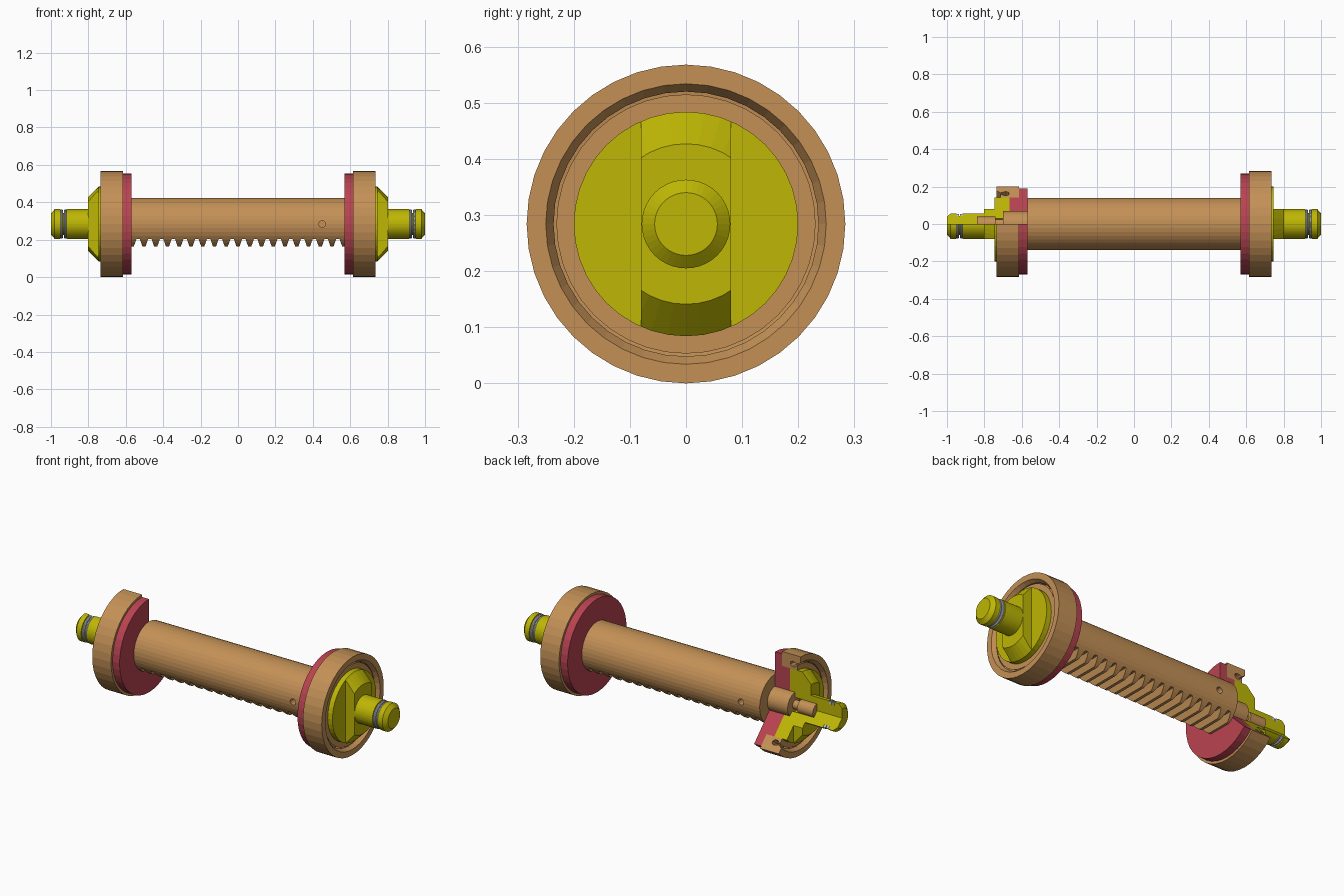
import bpy, bmesh
from math import pi, tau
from mathutils import Vector

if "Cube" in bpy.data.objects:
    bpy.data.objects.remove(bpy.data.objects["Cube"])

AXIS_Z = 0.284
SEG = 40


def material(name, rgb):
    m = bpy.data.materials.new(name)
    m.diffuse_color = [c ** 2.2 for c in rgb] + [1]
    m.use_nodes = True
    m.node_tree.nodes["Principled BSDF"].inputs["Base Color"].default_value = m.diffuse_color
    return m


TAN = material("tan", (0.76, 0.56, 0.34))
YELLOW = material("yellow", (0.74, 0.71, 0.05))
RED = material("red", (0.72, 0.27, 0.32))
SILVER = material("silver", (0.75, 0.77, 0.8))


def finish(name, bm, mat=None):
    bmesh.ops.remove_doubles(bm, verts=bm.verts, dist=1e-5)
    bmesh.ops.recalc_face_normals(bm, faces=bm.faces)
    me = bpy.data.meshes.new(name)
    bm.to_mesh(me)
    bm.free()
    ob = bpy.data.objects.new(name, me)
    ob.location.z = AXIS_Z
    bpy.context.collection.objects.link(ob)
    if mat:
        me.materials.append(mat)
    return ob


def lathe(name, profile, mat, closed=True, side=1, seg=SEG):
    """Revolve (x, radius) points around the x axis."""
    bm = bmesh.new()
    vs = [bm.verts.new((side * x, 0, r)) for x, r in profile]
    es = [bm.edges.new(p) for p in zip(vs, vs[1:])]
    if closed:
        es.append(bm.edges.new((vs[-1], vs[0])))
    bmesh.ops.spin(bm, geom=vs + es, cent=(0, 0, 0), axis=(1, 0, 0),
                   angle=tau, steps=seg, use_merge=True)
    return finish(name, bm, mat)


def prism(name, pts, offset):
    """Extrude a flat polygon by an offset; used for cutters."""
    bm = bmesh.new()
    f = bm.faces.new([bm.verts.new(p) for p in pts])
    new = bmesh.ops.extrude_face_region(bm, geom=[f], use_keep_orig=True)["geom"]
    bmesh.ops.translate(bm, vec=Vector(offset),
                        verts=[v for v in new if isinstance(v, bmesh.types.BMVert)])
    ob = finish(name, bm)
    ob.hide_render = True
    return ob


def cut(ob, cutter):
    mod = ob.modifiers.new("cut", 'BOOLEAN')
    mod.operation, mod.solver, mod.object = 'DIFFERENCE', 'EXACT', cutter
    bpy.context.view_layer.objects.active = ob
    bpy.ops.object.modifier_apply(modifier=mod.name)


def discard(ob):
    bpy.data.objects.remove(ob, do_unlink=True)


# Rack rod with stepped, threaded ends
half = [(0.57, 0.14), (0.57, 0.07), (0.70, 0.07), (0.70, 0.025),
        (0.74, 0.025), (0.74, 0.04), (0.84, 0.04), (0.84, 0)]
rod = lathe("rack_rod", [(-x, r) for x, r in reversed(half)] + half, TAN, closed=False)

# Rack teeth along the underside
pitch = 0.02 * pi
comb = [(-0.6, 0, -0.3), (-0.6, 0, -0.12)]
for i in range(18):
    c = (i - 8.5) * pitch
    comb += [(c + dx, 0, z) for dx, z in
             ((-0.023, -0.12), (-0.009, -0.08), (0.009, -0.08), (0.023, -0.12))]
comb += [(0.6, 0, -0.12), (0.6, 0, -0.3)]
teeth = prism("teeth_cutter", [(x, -0.2, z) for x, _, z in comb], (0, 0.4, 0))
cut(rod, teeth)
discard(teeth)

# Blind pin holes, one at the front right and one at the back left
for s in (1, -1):
    bm = bmesh.new()
    bmesh.ops.create_circle(bm, cap_ends=True, radius=0.018, segments=16)
    ring = [(v.co.x + s * 0.45, -s * 0.2, v.co.y) for v in bm.verts]
    bm.free()
    hole = prism("hole_cutter", ring, (0, s * 0.14, 0))
    cut(rod, hole)
    discard(hole)

# Wedge removed from the back of the left piston
wedge = prism("wedge_cutter", [(-1.1, 0, 0), (-1.1, 0, 1), (-1.1, 1, 1), (-1.1, 1, -1)],
              (0.6, 0, 0))

disc = [(0.57, 0.07), (0.57, 0.27), (0.615, 0.27), (0.615, 0.2), (0.665, 0.2), (0.665, 0.07)]
seal = [(0.615, 0.2), (0.715, 0.2), (0.715, 0.231), (0.705, 0.222), (0.695, 0.215),
        (0.68, 0.214), (0.668, 0.225), (0.67, 0.24), (0.685, 0.246), (0.70, 0.242),
        (0.712, 0.236), (0.735, 0.25), (0.735, 0.284), (0.615, 0.284)]
head = [(0.84, 0), (0.84, 0.04), (0.70, 0.04), (0.70, 0.07), (0.665, 0.07),
        (0.665, 0.2), (0.745, 0.2), (0.802, 0.143), (0.802, 0.079),
        (0.916, 0.079), (0.916, 0.06), (0.95, 0.06), (0.95, 0.079),
        (0.98, 0.079), (1.0, 0.056), (1.0, 0)]

for s, label in ((-1, "left"), (1, "right")):
    # Backing disc, U-cup seal and clamping head
    parts = [lathe(label + "_backing_disc", disc, RED, side=s),
             lathe(label + "_cup_seal", seal, TAN, side=s)]
    nut = lathe(label + "_piston_head", head, YELLOW, closed=False, side=s)
    # Wrench flats leave a central bar across the head
    for t in (-1, 1):
        a, b, y0, y1 = s * 0.745, s * 0.85, t * 0.08, t * 0.3
        flat = prism("flat_cutter", [(a, y0, -0.3), (b, y0, -0.3), (b, y1, -0.3), (a, y1, -0.3)],
                     (0, 0, 0.6))
        cut(nut, flat)
        discard(flat)
    parts.append(nut)
    # Pair of retaining rings in the stub groove
    for k, x in enumerate((0.917, 0.935)):
        ring = [(x, 0.06), (x, 0.073), (x + 0.004, 0.077), (x + 0.010, 0.077),
                (x + 0.014, 0.073), (x + 0.014, 0.06)]
        parts.append(lathe(f"{label}_retaining_ring_{k + 1}", ring, SILVER, side=s))
    if s < 0:
        for p in parts:
            cut(p, wedge)
discard(wedge)
